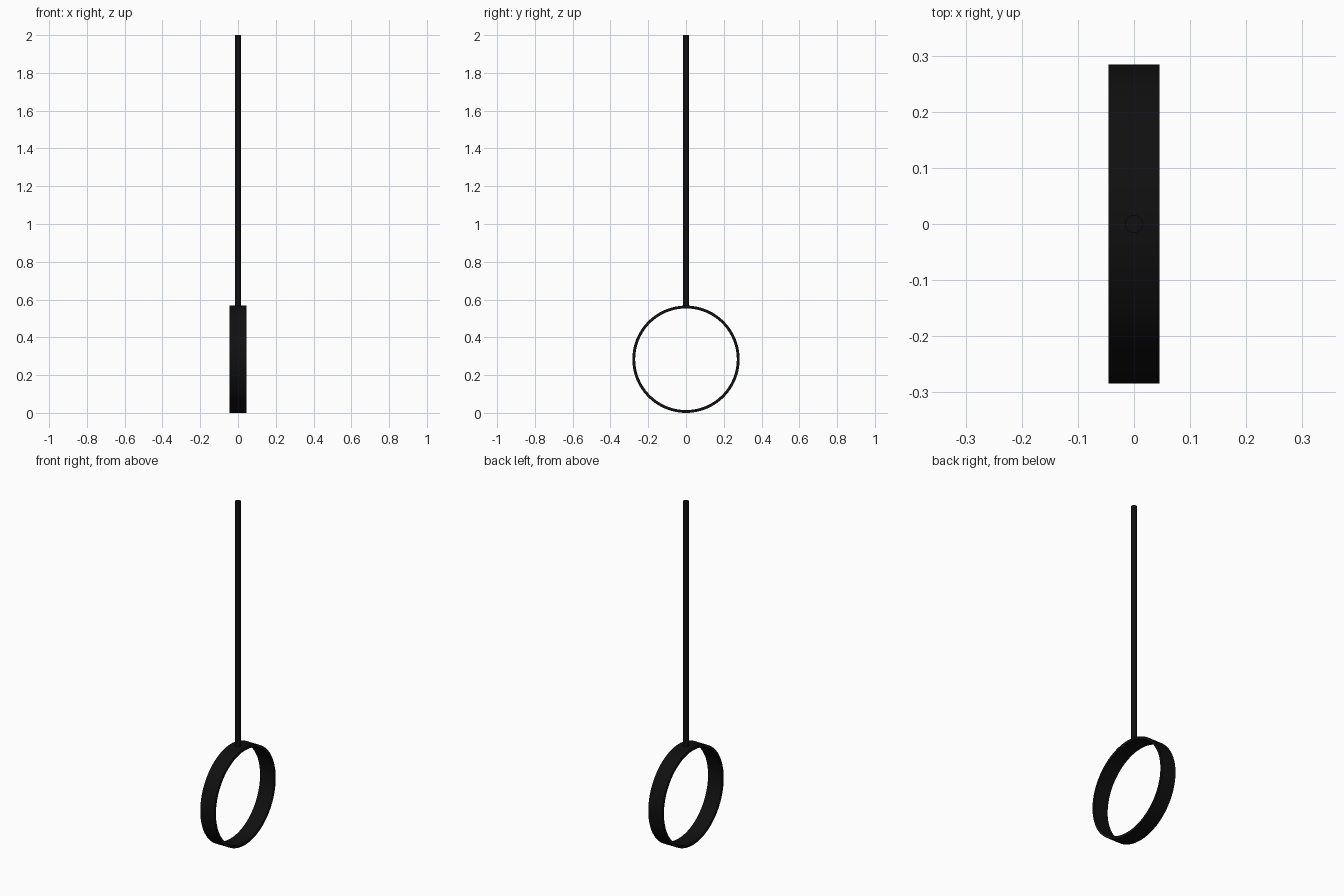
import bpy, bmesh, math
from mathutils import Matrix

if "Cube" in bpy.data.objects:
    bpy.data.objects.remove(bpy.data.objects["Cube"])

R_OUT, R_IN, HALF_W = 0.284, 0.269, 0.0455
ROD_R, TOP = 0.016, 2.0
SEG = 96

black = bpy.data.materials.new("black_metal")
black.diffuse_color = (0.005, 0.005, 0.005, 1)
black.use_nodes = True
black.node_tree.nodes["Principled BSDF"].inputs["Base Color"].default_value = black.diffuse_color


def add_object(name, bm):
    bmesh.ops.recalc_face_normals(bm, faces=bm.faces)
    mesh = bpy.data.meshes.new(name)
    bm.to_mesh(mesh)
    bm.free()
    mesh.materials.append(black)
    obj = bpy.data.objects.new(name, mesh)
    bpy.context.collection.objects.link(obj)
    bpy.ops.object.select_all(action='DESELECT')
    obj.select_set(True)
    bpy.context.view_layer.objects.active = obj
    bpy.ops.object.shade_smooth_by_angle(angle=math.radians(35))
    return obj


# Ring band: rectangular section swept about the x axis
bm = bmesh.new()
section = [(-HALF_W, R_IN), (HALF_W, R_IN), (HALF_W, R_OUT), (-HALF_W, R_OUT)]
loops = []
for i in range(SEG):
    a = 2 * math.pi * i / SEG
    loops.append([bm.verts.new((x, r * math.sin(a), R_OUT + r * math.cos(a)))
                  for x, r in section])
for i in range(SEG):
    a, b = loops[i], loops[(i + 1) % SEG]
    for j in range(4):
        k = (j + 1) % 4
        bm.faces.new((a[j], a[k], b[k], b[j]))
add_object("ring_band", bm)

# Hanging rod: from the top of the ring upward
bm = bmesh.new()
bottom = 2 * R_OUT - 0.006
bmesh.ops.create_cone(bm, cap_ends=True, segments=32, radius1=ROD_R, radius2=ROD_R,
                      depth=TOP - bottom,
                      matrix=Matrix.Translation((0, 0, (TOP + bottom) / 2)))
add_object("hanging_rod", bm)
